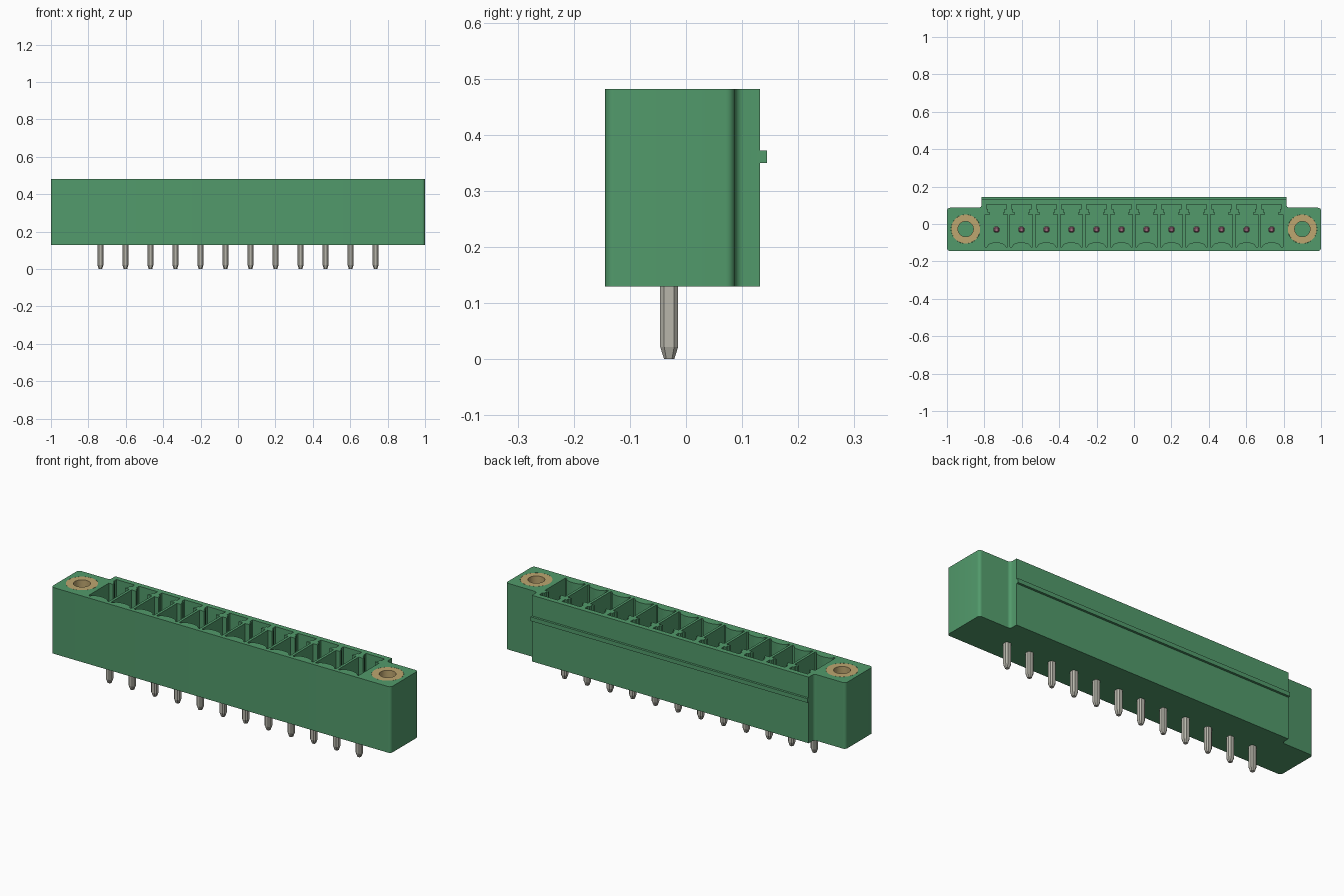
import bpy, bmesh, math

cube = bpy.data.objects.get("Cube")
if cube:
    bpy.data.objects.remove(cube, do_unlink=True)


def material(name, rgb):
    m = bpy.data.materials.new(name)
    m.use_nodes = True
    m.diffuse_color = (*rgb, 1)
    bsdf = next(n for n in m.node_tree.nodes if n.type == 'BSDF_PRINCIPLED')
    bsdf.inputs["Base Color"].default_value = (*rgb, 1)
    return m


GREEN = material("green plastic", (0.084, 0.323, 0.147))
GOLD = material("brass", (0.51, 0.38, 0.16))
SILVER = material("tinned metal", (0.48, 0.47, 0.41))
MAUVE = material("contact tip", (0.36, 0.16, 0.22))

BOTTOM, TOP, FLOOR = 0.13, 0.482, 0.19
PITCH, COUNT, PIN_Y = 0.1337, 12, -0.03
PIN_X = [(i - (COUNT - 1) / 2) * PITCH for i in range(COUNT)]
EAR_X, EAR_Y = 0.9, -0.027


def loft(bm, rings):
    """Closed solid through rings of equal point count."""
    rows = [[bm.verts.new(p) for p in ring] for ring in rings]
    n = len(rows[0])
    for a, b in zip(rows, rows[1:]):
        for i in range(n):
            j = (i + 1) % n
            bm.faces.new((a[i], a[j], b[j], b[i]))
    bm.faces.new(rows[0][::-1])
    bm.faces.new(rows[-1])


def prism(bm, outline, z0, z1):
    loft(bm, [[(x, y, z) for x, y in outline] for z in (z0, z1)])


def finish(bm, name, mat, smooth=True):
    bmesh.ops.recalc_face_normals(bm, faces=bm.faces[:])
    me = bpy.data.meshes.new(name)
    bm.to_mesh(me)
    bm.free()
    me.materials.append(mat)
    ob = bpy.data.objects.new(name, me)
    bpy.context.collection.objects.link(ob)
    if smooth:
        shade(ob)
    return ob


def shade(ob):
    bpy.ops.object.select_all(action='DESELECT')
    ob.select_set(True)
    bpy.context.view_layer.objects.active = ob
    bpy.ops.object.shade_smooth_by_angle(angle=math.radians(30))


def circle(cx, cy, r, n=40):
    return [(cx + r * math.cos(2 * math.pi * i / n),
             cy + r * math.sin(2 * math.pi * i / n)) for i in range(n)]


def arc(cx, cy, r, a0, a1, n=6):
    return [(cx + r * math.cos(math.radians(a0 + (a1 - a0) * i / n)),
             cy + r * math.sin(math.radians(a0 + (a1 - a0) * i / n)))
            for i in range(n + 1)]


# Housing outline: rounded ears, concave fillets beside the raised back
R = 0.016
right = (arc(1 - R, -0.144 + R, R, -90, 0) + arc(1 - R, 0.087 - R, R, 0, 90)
         + arc(0.815 + R, 0.087 + R, R, 270, 180) + [(0.815, 0.132)])
outline = right + [(-x, y) for x, y in reversed(right)]
bm = bmesh.new()
prism(bm, outline, BOTTOM, TOP)
housing = finish(bm, "housing", GREEN, False)

# Keyed pocket: curved front lip, wide chamber, narrow neck, back slot
half = [(0.05, -0.122), (0.06, -0.122), (0.06, 0.05), (0.035, 0.05),
        (0.035, 0.062), (0.044, 0.062), (0.044, 0.08), (0.054, 0.08), (0.054, 0.105)]
lip = [(0.05 * math.cos(math.radians(t)), -0.122 + 0.024 * math.sin(math.radians(t)))
       for t in range(165, 14, -15)]
pocket = half + [(-x, y) for x, y in reversed(half)] + lip

bm = bmesh.new()
for px in PIN_X:
    prism(bm, [(px + x, y) for x, y in pocket], FLOOR, TOP + 0.05)
for s in (-1, 1):
    prism(bm, circle(s * EAR_X, EAR_Y, 0.078), FLOOR, TOP + 0.05)
cutter = finish(bm, "pocket_cutter", GREEN, False)
cutter.hide_render = True

mod = housing.modifiers.new("pockets", 'BOOLEAN')
mod.operation, mod.solver, mod.object = 'DIFFERENCE', 'EXACT', cutter
bpy.context.view_layer.objects.active = housing
bpy.ops.object.modifier_apply(modifier=mod.name)
bpy.data.objects.remove(cutter, do_unlink=True)
shade(housing)

# Latch rib along the back
bm = bmesh.new()
prism(bm, [(-0.815, 0.128), (0.815, 0.128), (0.815, 0.144), (-0.815, 0.144)], 0.35, 0.372)
finish(bm, "latch_rib", GREEN)

# Threaded inserts in the ears: hollow rings
for s, side in ((1, "left"), (-1, "right")):
    bm = bmesh.new()
    loops = [[bm.verts.new((x, y, z)) for x, y in circle(s * EAR_X, EAR_Y, r)]
             for r, z in ((0.0775, FLOOR), (0.0775, TOP), (0.041, TOP), (0.041, FLOOR))]
    for k in range(4):
        a, b = loops[k], loops[(k + 1) % 4]
        for i in range(40):
            j = (i + 1) % 40
            bm.faces.new((a[i], a[j], b[j], b[i]))
    finish(bm, side + "_screw_insert", GOLD)


# Pins: chamfered square section, tapered at the ends
def section(cx, h, z):
    c = h * 0.55
    pts = [(h, -c), (h, c), (c, h), (-c, h), (-h, c), (-h, -c), (-c, -h), (c, -h)]
    return [(cx + x, PIN_Y + y, z) for x, y in pts]


for i, px in enumerate(PIN_X):
    bm = bmesh.new()
    loft(bm, [section(px, 0.009, 0), section(px, 0.016, 0.022), section(px, 0.016, 0.14)])
    finish(bm, f"solder_pin_{i + 1}", SILVER, False)
    bm = bmesh.new()
    loft(bm, [section(px, 0.016, FLOOR - 0.01), section(px, 0.016, 0.36),
              section(px, 0.009, 0.38)])
    finish(bm, f"contact_pin_{i + 1}", MAUVE, False)
